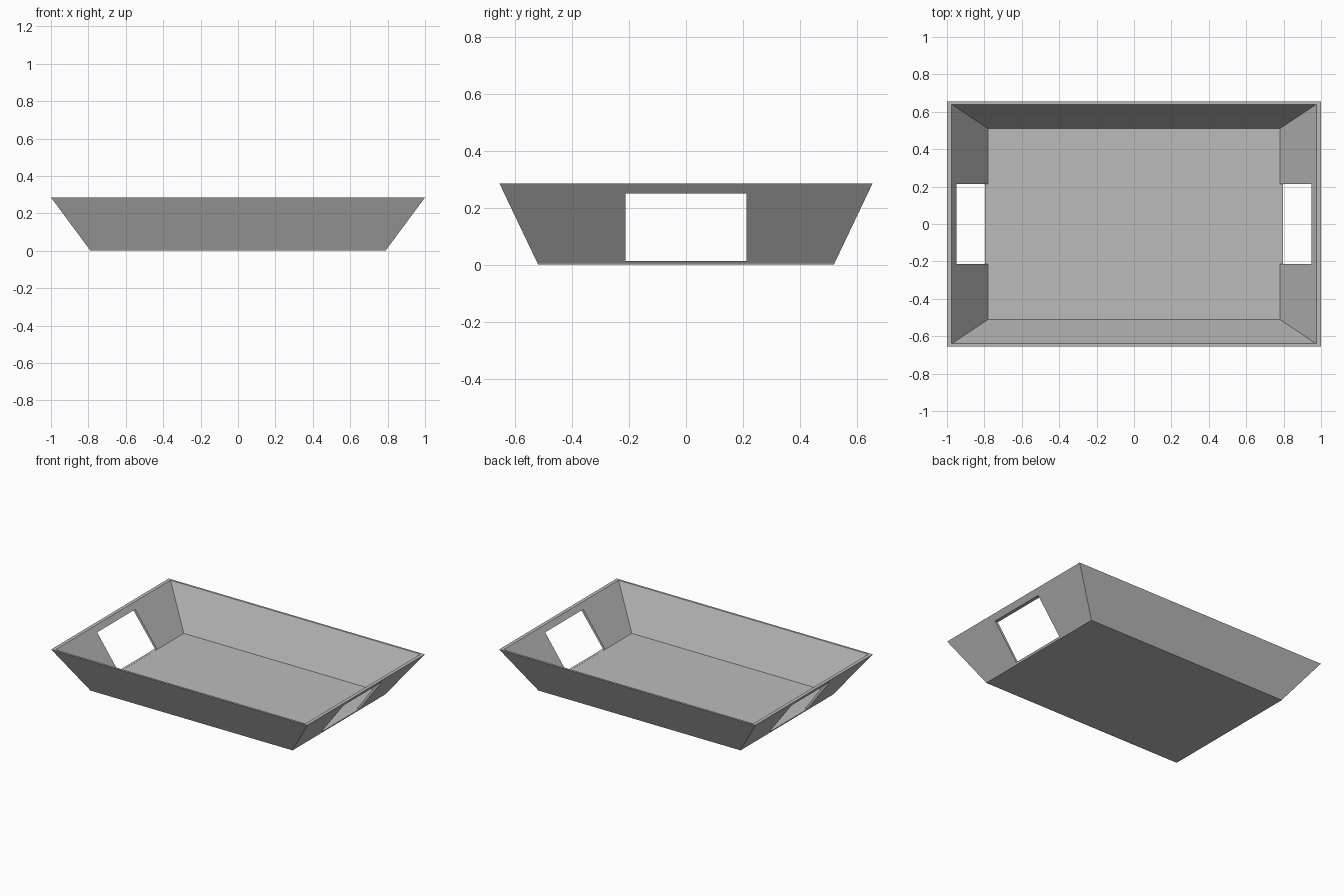
import bpy
import bmesh

cube = bpy.data.objects.get("Cube")
if cube:
    bpy.data.objects.remove(cube, do_unlink=True)

grey = bpy.data.materials.new("plain grey")
grey.use_nodes = True
colour = (0.5, 0.5, 0.5, 1)
grey.diffuse_color = colour
grey.node_tree.nodes["Principled BSDF"].inputs["Base Color"].default_value = colour

HEIGHT, FLOOR, FOOT = 0.285, 0.012, 0.006


def make_object(name, bm):
    bmesh.ops.recalc_face_normals(bm, faces=bm.faces)
    mesh = bpy.data.meshes.new(name)
    bm.to_mesh(mesh)
    bm.free()
    mesh.materials.append(grey)
    obj = bpy.data.objects.new(name, mesh)
    bpy.context.collection.objects.link(obj)
    return obj


def stacked_rectangles(name, levels):
    """Join rectangles (half width, half depth, z) into a closed solid."""
    bm = bmesh.new()
    rings = [[bm.verts.new((sx * x, sy * y, z))
              for sx, sy in ((-1, -1), (1, -1), (1, 1), (-1, 1))]
             for x, y, z in levels]
    for low, high in zip(rings, rings[1:]):
        for i in range(4):
            j = (i + 1) % 4
            bm.faces.new((low[i], low[j], high[j], high[i]))
    bm.faces.new(rings[0])
    bm.faces.new(rings[-1])
    return make_object(name, bm)


# Tray: foot, flared outside, rim, then back down the inside to the floor
tray = stacked_rectangles("tray", [
    (0.79, 0.52, 0),
    (0.793, 0.522, FOOT),
    (1.0, 0.655, HEIGHT),
    (0.975, 0.64, HEIGHT),
    (0.78, 0.51, FLOOR),
])

# Handle openings through both end walls, flush with the floor
low, high = FLOOR + 0.0004, 0.25
cutter = stacked_rectangles("handle_cutter", [(1.2, 0.213, low), (1.2, 0.213, high)])
cutter.hide_render = True

cut = tray.modifiers.new("handle openings", 'BOOLEAN')
cut.operation = 'DIFFERENCE'
cut.solver = 'EXACT'
cut.object = cutter

# Bake the cut and discard the cutter
graph = bpy.context.evaluated_depsgraph_get()
baked = bpy.data.meshes.new_from_object(tray.evaluated_get(graph))
tray.modifiers.clear()
tray.data = baked
baked.name = "tray"
bpy.data.objects.remove(cutter, do_unlink=True)
